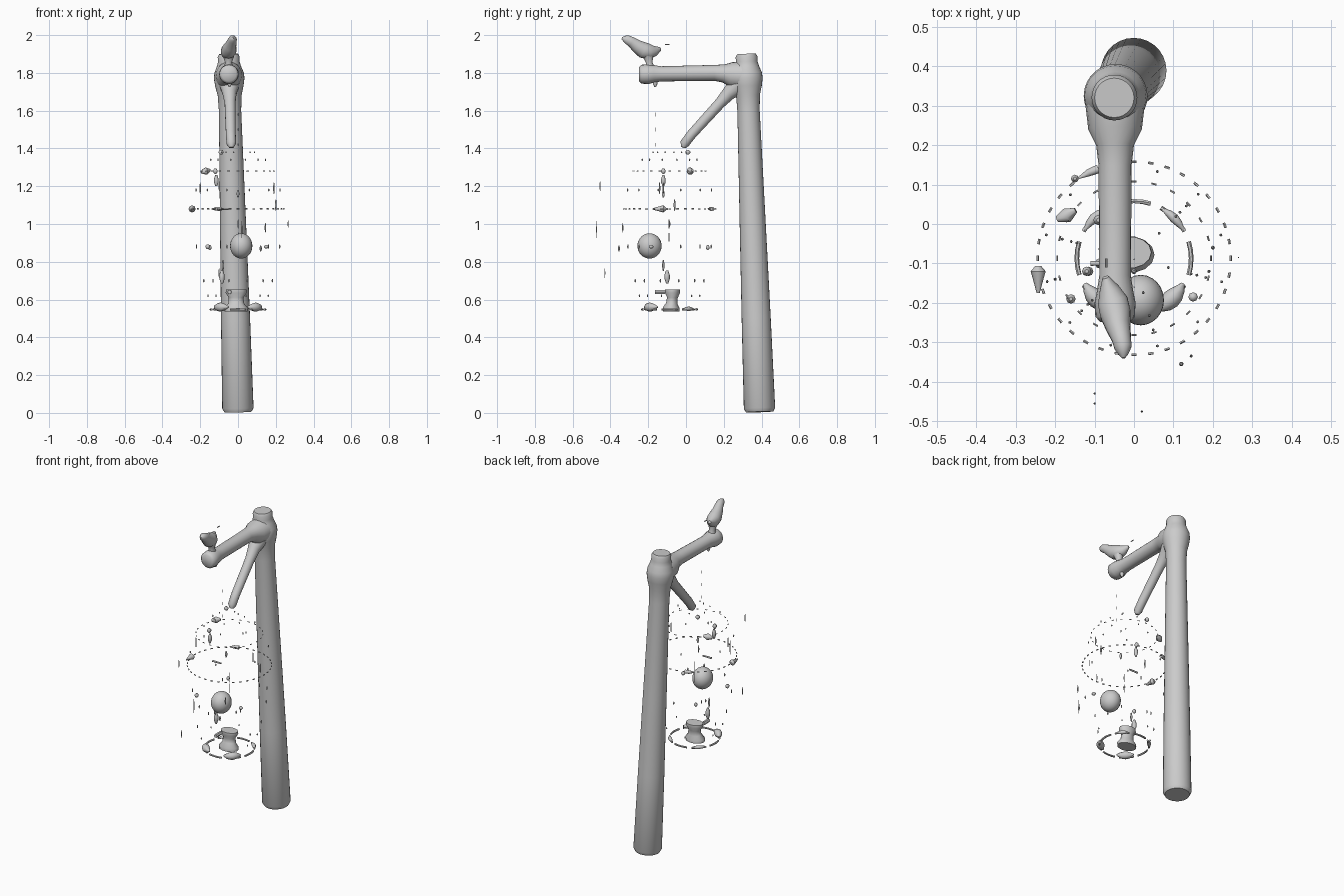
import bpy, bmesh, math
from mathutils import Vector

CX, CY = 0.0, -0.087   # cage axis


def loft(name, paths, sides=16, stretch=(1, 1, 1)):
    """Round tubes through (x, y, z, radius) points, all in one object."""
    bm = bmesh.new()
    for path in paths:
        pts = [Vector(p[:3]) for p in path]
        rings = []
        for i, p in enumerate(pts):
            t = pts[min(i + 1, len(pts) - 1)] - pts[max(i - 1, 0)]
            q = Vector((0, 0, 1)).rotation_difference(t.normalized())
            ring = []
            for k in range(sides):
                a = 2 * math.pi * k / sides
                off = q @ Vector((math.cos(a), math.sin(a), 0)) * path[i][3]
                ring.append(bm.verts.new(p + off * Vector(stretch)))
            rings.append(ring)
        for a, b in zip(rings, rings[1:]):
            for k in range(sides):
                n = (k + 1) % sides
                bm.faces.new((a[k], a[n], b[n], b[k]))
        bm.faces.new(rings[0][::-1])
        bm.faces.new(rings[-1])
    bmesh.ops.recalc_face_normals(bm, faces=bm.faces)
    me = bpy.data.meshes.new(name)
    bm.to_mesh(me)
    bm.free()
    ob = bpy.data.objects.new(name, me)
    bpy.context.collection.objects.link(ob)
    bpy.ops.object.select_all(action='DESELECT')
    ob.select_set(True)
    bpy.context.view_layer.objects.active = ob
    bpy.ops.object.shade_smooth_by_angle(angle=math.radians(50))
    return ob


def on_cage(deg, r, z):
    a = math.radians(deg)
    return (CX + r * math.cos(a), CY + r * math.sin(a), z)


def arc(deg, span, r, z, thick, steps=4, fat=None):
    out = []
    for i in range(steps + 1):
        f = i / steps
        w = thick if fat is None else thick + (fat - thick) * math.sin(math.pi * f)
        out.append((*on_cage(deg + span * (f - 0.5), r, z), w))
    return out


def stick(x, y, z, length, r):
    h = length / 2
    return [(x, y, z - h, r * .4), (x, y, z - h * .3, r), (x, y, z + h * .3, r), (x, y, z + h, r * .4)]


# Leaning post with a swollen joint and a blunt top
def post_pt(z, r):
    f = z / 1.9
    return (-0.05 * f, 0.39 - 0.07 * f, z, r)


loft("post", [[post_pt(z, r) for z, r in (
    (0.005, 0.072), (0.025, 0.083), (0.5, 0.077), (1.0, 0.069), (1.6, 0.059), (1.68, 0.063),
    (1.73, 0.075), (1.77, 0.081), (1.80, 0.078), (1.835, 0.064), (1.86, 0.057),
    (1.885, 0.058), (1.9, 0.05))]], 28)

# Horizontal beam with rounded end
X = -0.048
loft("beam", [[(X, 0.30, 1.785, 0.075), (X, 0.24, 1.79, 0.068), (X, 0.20, 1.797, 0.048),
               (X, 0.15, 1.80, 0.042), (X, -0.13, 1.795, 0.04), (X, -0.17, 1.795, 0.046),
               (X, -0.20, 1.793, 0.052), (X, -0.235, 1.793, 0.05), (X, -0.248, 1.793, 0.038)]], 20)

# Diagonal brace
loft("brace", [[(-0.035, -0.015, 1.405, 0.012), (-0.036, -0.008, 1.425, 0.025),
                (-0.038, 0.03, 1.475, 0.026), (-0.042, 0.18, 1.64, 0.029),
                (-0.045, 0.225, 1.69, 0.037), (-0.045, 0.28, 1.74, 0.055)]], 16)
loft("beam_hook", [stick(-0.045, -0.163, 1.75, 0.05, 0.012)], 8)

# Perched bird
loft("bird_body", [[(-0.027, -0.34, 1.984, 0.005), (-0.027, -0.33, 1.982, 0.014),
                    (-0.028, -0.313, 1.977, 0.024), (-0.032, -0.29, 1.965, 0.027),
                    (-0.04, -0.262, 1.943, 0.034), (-0.047, -0.228, 1.921, 0.043),
                    (-0.054, -0.195, 1.912, 0.042), (-0.063, -0.165, 1.916, 0.028),
                    (-0.072, -0.135, 1.928, 0.009)]], 16, (0.92, 1, 1))
loft("bird_feet", [[(-0.05, -0.19, 1.82, 0.028), (-0.05, -0.195, 1.855, 0.018),
                    (-0.05, -0.2, 1.89, 0.03)]], 10)
loft("bird_tail_tip", [[(-0.07, -0.11, 1.95, 0.003), (-0.07, -0.088, 1.95, 0.003)]], 6)

# Ball inside the cage
bpy.ops.mesh.primitive_uv_sphere_add(segments=24, ring_count=16, radius=1, location=(0.017, -0.193, 0.884))
ball = bpy.context.object
ball.name = "ball"
ball.scale = (0.059, 0.064, 0.067)
bpy.ops.object.shade_smooth()

# Spool-shaped pedestal on the cage floor
loft("pedestal", [[(-0.01, -0.078, 0.537, 0.045), (-0.01, -0.078, 0.555, 0.046),
                   (-0.01, -0.075, 0.58, 0.031), (-0.01, -0.072, 0.61, 0.029),
                   (-0.01, -0.072, 0.635, 0.041), (-0.01, -0.072, 0.652, 0.04)]], 14, (1.35, 1, 1))
loft("pedestal_lip", [[(-0.045, -0.165, 0.64, 0.011), (-0.045, -0.11, 0.64, 0.012)]], 6)

# Broken floor ring with two wide front pieces
loft("floor_ring", [arc(d, 34, 0.145, 0.548, 0.006) for d in (0, 45, 90, 135, 180, 225, 270, 315)], 6)
loft("floor_chips", [arc(d, 42, 0.14, 0.56, 0.004, 6, 0.024) for d in (-48, 228)]
     + [arc(d, 30, 0.144, 0.551, 0.003, 4, 0.012) for d in (45, 135)], 8)

# Dashed middle hoop and dotted top hoop
loft("middle_hoop", [arc(i * 10, 3.2, 0.245, 1.08, 0.0035, 1) for i in range(36)], 5)
loft("upper_hoop", [arc(i * 15, 4, 0.195, 1.28, 0.0025, 1) for i in range(24)], 5)

# Short remains of the upright cage wires
wires = []
for i in range(12):
    d = i * 30 + 15
    for z, r, length in ((0.62, 0.165, 0.012), (0.70, 0.188, 0.02), (0.88, 0.228, 0.022),
                         (1.18, 0.23, 0.015), (1.34, 0.15, 0.012), (1.38, 0.09, 0.01)):
        if (i + int(z * 50)) % 2 == 0:
            wires.append(stick(*on_cage(d, r, z), length, 0.004))
loft("cage_wires", wires, 5)

# Larger remains of the cage frame
loft("cage_fragments", [
    [(-0.243, -0.175, 1.08, 0.004), (-0.243, -0.145, 1.08, 0.012),
     (-0.243, -0.12, 1.08, 0.019), (-0.243, -0.107, 1.08, 0.008)],
    [(-0.195, 0.012, 1.275, 0.008), (-0.17, 0.022, 1.28, 0.02), (-0.148, 0.035, 1.285, 0.007)],
    [(-0.14, 0.117, 1.08, 0.003), (-0.115, 0.13, 1.08, 0.01), (-0.09, 0.14, 1.08, 0.012)],
    stick(-0.115, -0.12, 1.23, 0.06, 0.012), stick(-0.12, -0.12, 1.28, 0.03, 0.012),
    stick(-0.085, -0.10, 0.72, 0.07, 0.014), stick(-0.08, -0.12, 0.78, 0.06, 0.006),
    stick(-0.09, 0.01, 1.38, 0.025, 0.013), stick(0.0, -0.12, 1.16, 0.04, 0.007),
    stick(-0.16, -0.19, 0.88, 0.025, 0.012), stick(0.15, -0.185, 0.88, 0.02, 0.012),
    stick(-0.15, 0.115, 0.875, 0.025, 0.01), stick(0.19, -0.12, 1.19, 0.06, 0.004),
    stick(-0.2, -0.14, 1.19, 0.06, 0.004), stick(0.2, -0.06, 1.1, 0.06, 0.005),
    [(-0.11, -0.1, 1.08, 0.006), (-0.05, -0.1, 1.08, 0.005)],
], 8)

# Hanging line and open door remains
loft("hanging_line", [stick(0, -0.16, z, 0.02, 0.002) for z in (1.42, 1.5, 1.58)]
     + [stick(0, -0.09, z, 0.07, 0.002) for z in (0.93, 1.0)], 5)
loft("door_wires", [stick(-0.1, -0.455, 1.2, 0.05, 0.003), stick(0.02, -0.475, 0.97, 0.09, 0.003),
                    stick(-0.1, -0.43, 0.74, 0.05, 0.003), stick(0.12, -0.355, 0.87, 0.03, 0.006),
                    stick(0.145, -0.335, 0.98, 0.05, 0.004), stick(0.265, -0.085, 1.0, 0.04, 0.002)], 6)
